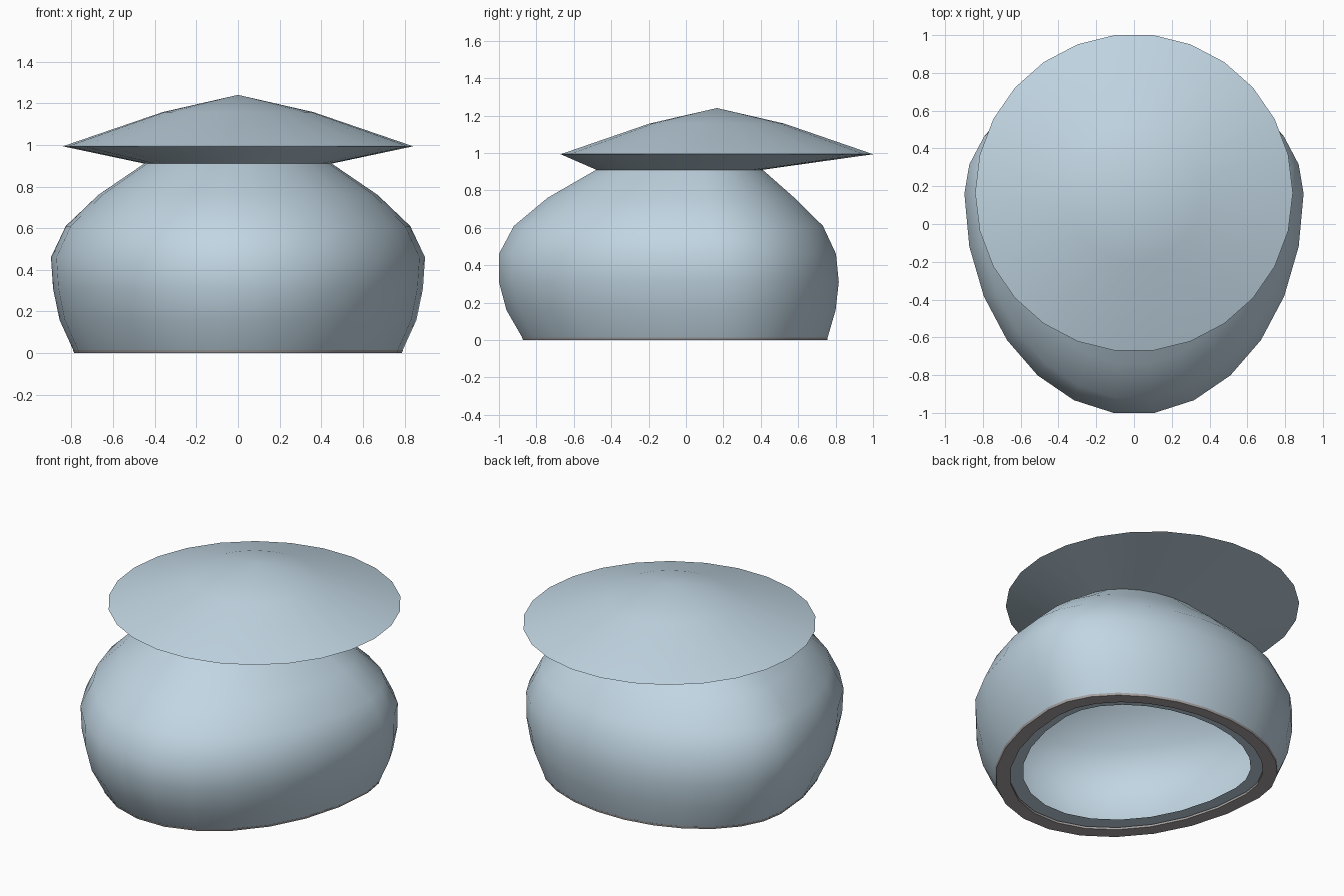
import bpy, bmesh, math

if "Cube" in bpy.data.objects:
    bpy.data.objects.remove(bpy.data.objects["Cube"])

SIDES = 26


def material(name, rgb):
    m = bpy.data.materials.new(name)
    m.diffuse_color = (*rgb, 1)
    m.use_nodes = True
    m.node_tree.nodes["Principled BSDF"].inputs["Base Color"].default_value = m.diffuse_color
    return m


BLUE = material("pale_blue", (0.535, 0.67, 0.765))
GREY = material("warm_grey", (0.39, 0.37, 0.365))


def egg_ring(z, rx, front, back, split=0.644):
    """Two half ellipses joined at their widest line."""
    yc = front + split * (back - front)
    pts = []
    for i in range(SIDES):
        a = 2 * math.pi * i / SIDES
        s = math.sin(a)
        ry = back - yc if s > 0 else yc - front
        pts.append((rx * math.cos(a), yc + ry * s / math.cos(math.pi / SIDES), z))
    return pts


def loft(name, rings, mat, tip=None, loop=False):
    """Skin a list of rings, optionally ending in a point or joined into a tube."""
    bm = bmesh.new()
    loops = [[bm.verts.new(p) for p in ring] for ring in rings]
    pairs = list(zip(loops, loops[1:]))
    if loop:
        pairs.append((loops[-1], loops[0]))
    for lo, hi in pairs:
        for i in range(SIDES):
            j = (i + 1) % SIDES
            bm.faces.new((lo[i], lo[j], hi[j], hi[i]))
    if tip:
        top = bm.verts.new(tip)
        for i in range(SIDES):
            bm.faces.new((loops[-1][i], loops[-1][(i + 1) % SIDES], top))
    if loop:
        bmesh.ops.recalc_face_normals(bm, faces=bm.faces)
    me = bpy.data.meshes.new(name)
    bm.to_mesh(me)
    bm.free()
    me.materials.append(mat)
    ob = bpy.data.objects.new(name, me)
    bpy.context.collection.objects.link(ob)
    bpy.ops.object.select_all(action='DESELECT')
    ob.select_set(True)
    bpy.context.view_layer.objects.active = ob
    bpy.ops.object.shade_smooth_by_angle(angle=math.radians(34))
    return ob


# Body profile: height, half width, front y, back y
outer = [(0.012, 0.79, -0.875, 0.757), (0.16, 0.857, -0.96, 0.80),
         (0.31, 0.888, -1.0, 0.817), (0.46, 0.898, -1.0, 0.802),
         (0.61, 0.827, -0.92, 0.732), (0.76, 0.67, -0.74, 0.58),
         (0.91, 0.45, -0.48, 0.41)]

# Thin hollow body, open at the base
loft("body", [egg_ring(*r) for r in outer], BLUE)

# Flat lip inside the base opening
lip = [(0.022, 0.635, -0.70, 0.62), (0.022, 0.77, -0.85, 0.73)]
loft("base_lip", [egg_ring(*r) for r in lip], BLUE)

# Grey foot ring around the open base
foot = [(0.0, 0.787, -0.872, 0.755), (0.0, 0.702, -0.785, 0.685),
        (0.014, 0.702, -0.785, 0.685), (0.014, 0.792, -0.877, 0.758)]
loft("foot_ring", [egg_ring(*r) for r in foot], GREY, loop=True)


# Lid: slanted underside from the neck to the rim, then a shallow cone
def lid_ring(z, r):
    return egg_ring(z, r / math.cos(math.pi / SIDES), 0.165 - r, 0.165 + r, 0.5)


loft("lid", [egg_ring(*outer[-1]), lid_ring(0.993, 0.835), lid_ring(1.157, 0.36)],
     BLUE, tip=(0, 0.165, 1.24))
